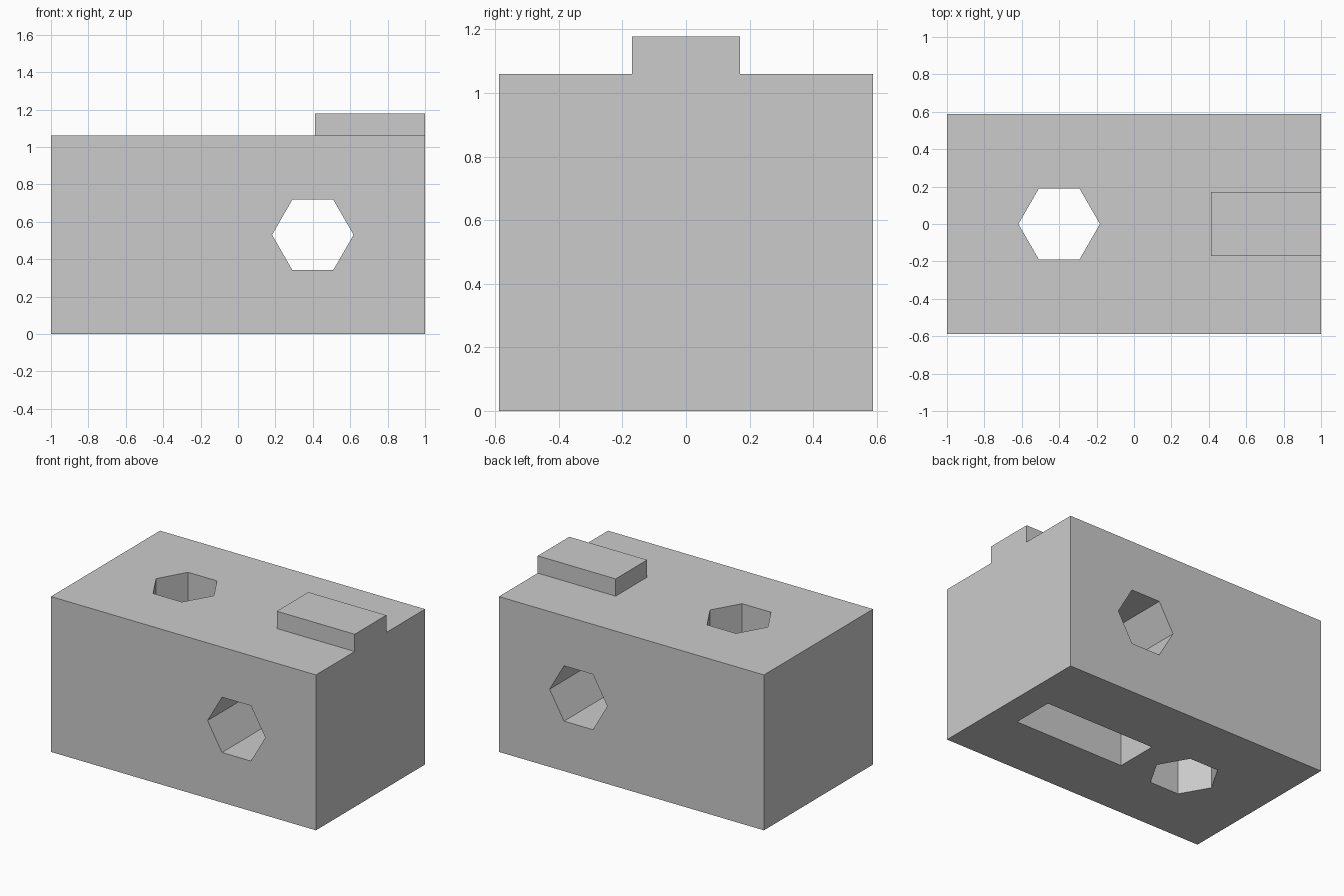
import bpy
import math

# Remove the default cube
old = bpy.data.objects.get("Cube")
if old:
    bpy.data.objects.remove(old, do_unlink=True)

LENGTH, WIDTH, HEIGHT = 2.0, 1.176, 1.06
HOLE_X, HOLE_RADIUS = 0.40, 0.218

grey = bpy.data.materials.new("plain_grey")
grey.use_nodes = True
colour = (0.6, 0.6, 0.6, 1.0)
grey.diffuse_color = colour
grey.node_tree.nodes["Principled BSDF"].inputs["Base Color"].default_value = colour


def box(name, low, high):
    """Axis-aligned box between two corners."""
    bpy.ops.mesh.primitive_cube_add(size=1)
    obj = bpy.context.object
    obj.name = name
    obj.scale = [b - a for a, b in zip(low, high)]
    obj.location = [(a + b) / 2 for a, b in zip(low, high)]
    bpy.ops.object.transform_apply(location=True, rotation=True, scale=True)
    obj.data.materials.append(grey)
    return obj


def hex_bar(name, location, rotation):
    """Long hexagonal bar used to bore a through hole."""
    bpy.ops.mesh.primitive_cylinder_add(
        vertices=6, radius=HOLE_RADIUS, depth=3, location=location, rotation=rotation)
    obj = bpy.context.object
    obj.name = name
    obj.data.materials.append(grey)
    return obj


def combine(target, other, operation):
    """Apply a boolean and discard the helper."""
    mod = target.modifiers.new(other.name, 'BOOLEAN')
    mod.object = other
    mod.operation = operation
    mod.solver = 'EXACT'
    bpy.context.view_layer.objects.active = target
    bpy.ops.object.modifier_apply(modifier=mod.name)
    bpy.data.objects.remove(other, do_unlink=True)


# Main block
block = box("block", (-LENGTH / 2, -WIDTH / 2, 0), (LENGTH / 2, WIDTH / 2, HEIGHT))

# Raised tab on top, flush with the left end
tab = box("tab", (0.412, -0.17, HEIGHT - 0.1), (LENGTH / 2, 0.17, HEIGHT + 0.118))
combine(block, tab, 'UNION')

# Hexagonal holes, corners pointing along x: one front to back, one top to bottom
quarter = math.pi / 2
cross_hole = hex_bar("cross_hole", (HOLE_X, 0, HEIGHT / 2), (quarter, quarter, 0))
upright_hole = hex_bar("upright_hole", (-HOLE_X, 0, HEIGHT / 2), (0, 0, quarter))

# Blind slot in the underside
slot = box("slot", (-0.02, -0.147, -0.1), (0.81, 0.147, 0.29))

for cutter in (cross_hole, upright_hole, slot):
    combine(block, cutter, 'DIFFERENCE')
